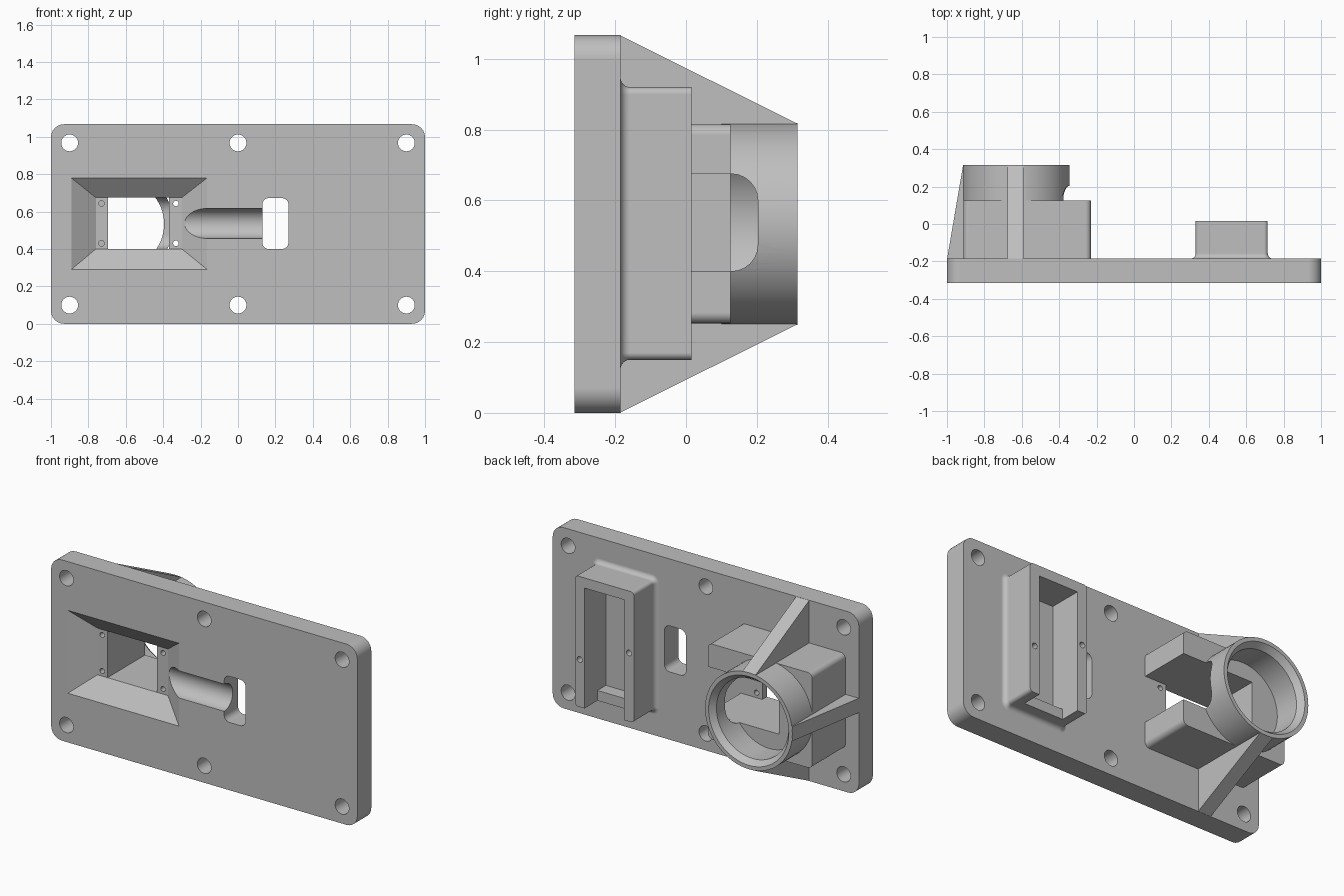
import bpy, bmesh
from math import sin, cos, pi
from mathutils import Vector

cube = bpy.data.objects.get("Cube")
if cube:
    bpy.data.objects.remove(cube, do_unlink=True)

grey = bpy.data.materials.new("plain grey")
grey.use_nodes = True
COLOUR = (0.52, 0.52, 0.52, 1)
grey.diffuse_color = COLOUR
grey.node_tree.nodes["Principled BSDF"].inputs["Base Color"].default_value = COLOUR


def loft(name, rings):
    """Closed solid through rings of equal point count."""
    bm = bmesh.new()
    vs = [[bm.verts.new(p) for p in ring] for ring in rings]
    n = len(vs[0])
    for a, b in zip(vs, vs[1:]):
        for i in range(n):
            j = (i + 1) % n
            bm.faces.new((a[i], a[j], b[j], b[i]))
    bm.faces.new(vs[0])
    bm.faces.new(vs[-1])
    bmesh.ops.recalc_face_normals(bm, faces=bm.faces)
    mesh = bpy.data.meshes.new(name)
    bm.to_mesh(mesh)
    bm.free()
    mesh.materials.append(grey)
    ob = bpy.data.objects.new(name, mesh)
    bpy.context.collection.objects.link(ob)
    return ob


def rect(y, x0, x1, z0, z1, r=0, seg=6):
    """Rectangle in the x-z plane, corners rounded by r."""
    if r == 0:
        return [(x0, y, z0), (x1, y, z0), (x1, y, z1), (x0, y, z1)]
    pts = []
    corners = [(x1 - r, z1 - r), (x0 + r, z1 - r), (x0 + r, z0 + r), (x1 - r, z0 + r)]
    for q, (cx, cz) in enumerate(corners):
        for k in range(seg + 1):
            a = (q + k / seg) * pi / 2
            pts.append((cx + r * cos(a), y, cz + r * sin(a)))
    return pts


def slab(name, y0, y1, *box):
    return loft(name, [rect(y0, *box), rect(y1, *box)])


def circle(y, x, z, r, n):
    return [(x + r * cos(2 * pi * i / n), y, z + r * sin(2 * pi * i / n)) for i in range(n)]


def rod(name, x, z, y0, y1, r, n=32):
    return loft(name, [circle(y0, x, z, r, n), circle(y1, x, z, r, n)])


def prism(name, pts, vec):
    return loft(name, [pts, [Vector(p) + Vector(vec) for p in pts]])


def combine(target, tool, op):
    """Boolean the tool into the target and discard the tool."""
    m = target.modifiers.new("combine", 'BOOLEAN')
    m.operation, m.solver, m.object = op, 'EXACT', tool
    bpy.ops.object.select_all(action='DESELECT')
    bpy.context.view_layer.objects.active = target
    target.select_set(True)
    bpy.ops.object.modifier_apply(modifier=m.name)
    bpy.data.objects.remove(tool, do_unlink=True)


FRONT, BACK, TOP = -0.315, -0.185, 1.067
MID = TOP / 2
RX = -0.63          # ring centre

# Base plate
panel = slab("mounting_panel", FRONT, BACK, -1, 1, 0, TOP, 0.07)

# Rear housing block and round collar
adds = [
    slab("housing_block", -0.25, 0.125, -0.912, -0.23, 0.253, 0.815, 0.03),
    rod("collar", RX, MID, 0.1, 0.315, 0.285, 64),
]

# Tapered ribs above, below and beside the collar
for flip in (False, True):
    prof = [(-0.25, 1.066), (BACK, 1.066), (0.314, 0.817), (0.314, 0.62), (-0.25, 0.62)]
    pts = [(-0.675, y, TOP - z if flip else z) for y, z in prof]
    adds.append(prism("collar_rib", pts, (0.085, 0, 0)))
side = [(-0.999, -0.25), (-0.999, BACK), (-0.914, 0.314), (-0.72, 0.314), (-0.72, -0.25)]
adds.append(prism("side_rib", [(x, y, 0.49) for x, y in side], (0, 0, 0.085)))

# Long bracket with a concave fillet at its foot
def foot(y, g):
    return rect(y, 0.33 - g, 0.715 + g, 0.15 - g, 0.92 + g, 0.02 + g)

F = 0.027
arc = [i * pi / 12 for i in range(6, -1, -1)]
rings = [foot(-0.25, F)] + [foot(BACK + F - F * sin(t), F * (1 - cos(t))) for t in arc]
adds.append(loft("bracket", rings + [foot(0.015, 0)]))

for part in adds:
    combine(panel, part, 'UNION')

cuts = []
# Plate bolt holes
for x in (-0.9, 0, 0.9):
    for z in (0.1, TOP - 0.1):
        cuts.append(rod("bolt_hole", x, z, -0.4, -0.1, 0.045))

# Tapered front recess and its through window
cuts.append(loft("recess", [rect(-0.335, -0.92, -0.135, 0.266, 0.803),
                            rect(-0.225, -0.76, -0.30, 0.40, 0.675)]))
cuts.append(slab("window", -0.26, -0.1, -0.695, -0.37, 0.40, 0.675))

# Slot through the block and collar, rounded at the back
R = 0.075
slot = [(-0.184, 0.675), (-0.184, 0.40)]
slot += [(0.203 - R + R * sin(t), 0.40 + R - R * cos(t)) for t in reversed(arc)]
slot += [(0.203 - R + R * sin(t), 0.675 - R + R * cos(t)) for t in arc]
cuts.append(prism("side_slot", [(-0.695, y, z) for y, z in slot], (0.6, 0, 0)))

# Collar bore with a chamfered mouth
bore = [(0.125, 0.235), (0.28, 0.235), (0.315, 0.262), (0.33, 0.262)]
cuts.append(loft("bore", [circle(y, RX, MID, r, 64) for y, r in bore]))

# Half-round front groove leading to the rounded rectangular port
groove = [(-0.4, FRONT + 0.08 * cos(a), MID + 0.003 + 0.08 * sin(a))
          for a in [2 * pi * i / 48 for i in range(48)]]
cuts.append(prism("groove", groove, (0.6, 0, 0)))
cuts.append(slab("port", -0.4, -0.1, 0.13, 0.27, 0.40, 0.672, 0.035))

# Screw holes beside the window
for x in (-0.73, -0.332):
    for z in (0.43, 0.643):
        cuts.append(rod("screw_hole", x, z, -0.25, -0.13, 0.015, 16))

# Bracket pocket, lowered end wall and screw holes
cuts.append(slab("pocket", -0.184, 0.1, 0.395, 0.652, 0.21, 0.86))
cuts.append(slab("end_notch", -0.105, 0.1, 0.395, 0.652, 0.1, 0.3))
for x, z in ((0.362, 0.555), (0.684, 0.43)):
    cuts.append(rod("bracket_hole", x, z, -0.1, 0.1, 0.017, 16))

for part in cuts:
    combine(panel, part, 'DIFFERENCE')

# Smooth the curved faces while keeping edges crisp
bpy.ops.object.shade_smooth_by_angle(angle=0.4)
wn = panel.modifiers.new("weighted_normals", 'WEIGHTED_NORMAL')
wn.keep_sharp = True
